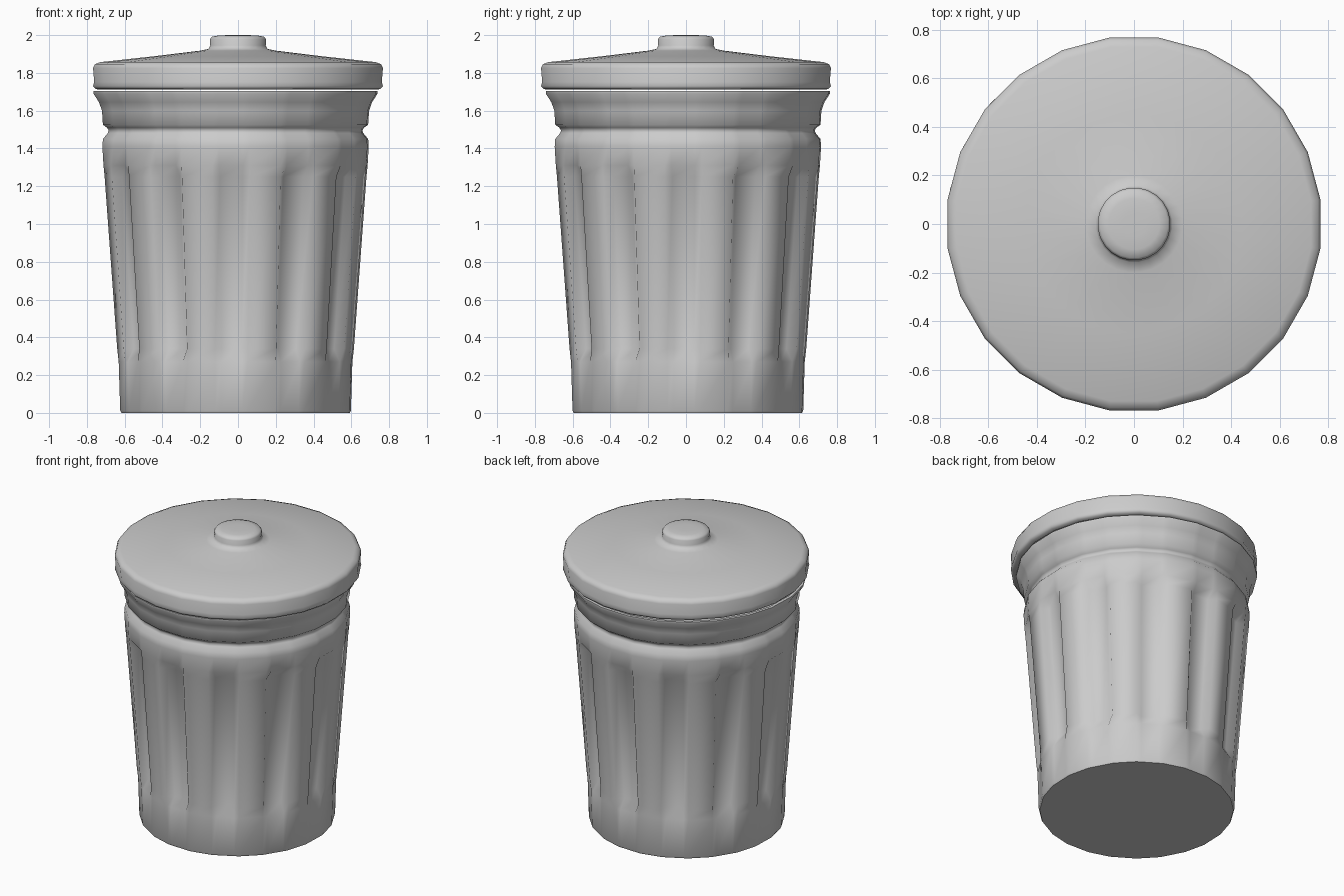
import bpy, bmesh
from math import sin, cos, radians

if "Cube" in bpy.data.objects:
    bpy.data.objects.remove(bpy.data.objects["Cube"])


def loft(name, rings, location=(0, 0, 0), turn=0.0):
    """Skin a stack of closed rings and cap both ends."""
    bm = bmesh.new()
    loops = [[bm.verts.new(p) for p in ring] for ring in rings]
    n = len(loops[0])
    for a, b in zip(loops, loops[1:]):
        for i in range(n):
            j = (i + 1) % n
            bm.faces.new((a[i], a[j], b[j], b[i]))
    bm.faces.new(loops[0][::-1])
    bm.faces.new(loops[-1])
    bmesh.ops.recalc_face_normals(bm, faces=bm.faces)
    mesh = bpy.data.meshes.new(name)
    bm.to_mesh(mesh)
    bm.free()
    mesh.shade_smooth()
    mesh.set_sharp_from_angle(angle=radians(62))
    obj = bpy.data.objects.new(name, mesh)
    obj.location = location
    obj.rotation_euler.z = radians(turn)
    bpy.context.collection.objects.link(obj)
    return obj


def can_ring(r, z, depth=0.0):
    """24-sided ring; every second side can be pushed in as a flute floor."""
    pts = []
    for k in range(12):
        for off in (-8, -5.2, 5.2, 8):
            rr = r
            if abs(off) < 8:
                rr = r * cos(radians(8)) / cos(radians(off)) - depth
            a = radians(30 * k + off)
            pts.append((rr * cos(a), rr * sin(a), z))
    return pts


def lid_ring(r, z):
    return [(r * cos(radians(15 * k + 7.5)), r * sin(radians(15 * k + 7.5)), z)
            for k in range(24)]


# can: radius, height, flute depth; outside wall up, then inside wall down
can_profile = [
    (0.608, 0.0, 0), (0.614, 0.012, 0), (0.622, 0.27, 0),
    (0.630, 0.34, 0.042), (0.697, 1.25, 0.042), (0.703, 1.31, 0),
    (0.709, 1.41, 0), (0.706, 1.45, 0), (0.681, 1.48, 0), (0.675, 1.495, 0),
    (0.684, 1.51, 0), (0.706, 1.525, 0), (0.711, 1.60, 0), (0.727, 1.645, 0),
    (0.756, 1.69, 0), (0.756, 1.703, 0), (0.735, 1.703, 0),
    (0.690, 1.60, 0), (0.650, 1.50, 0), (0.560, 0.04, 0),
]
loft("can", [can_ring(*p) for p in can_profile], (-0.013, 0.01, 0), -2)

# lid: recessed underside, rolled rim, shallow cone and knob
lid_profile = [
    (0.10, 1.85), (0.71, 1.80), (0.735, 1.712), (0.760, 1.714), (0.774, 1.73),
    (0.768, 1.752), (0.774, 1.825), (0.764, 1.846), (0.735, 1.857),
    (0.45, 1.888), (0.20, 1.918), (0.158, 1.927), (0.148, 1.945),
    (0.150, 1.978), (0.140, 1.991), (0.105, 1.998), (0.05, 2.0),
]
loft("lid", [lid_ring(*p) for p in lid_profile])
